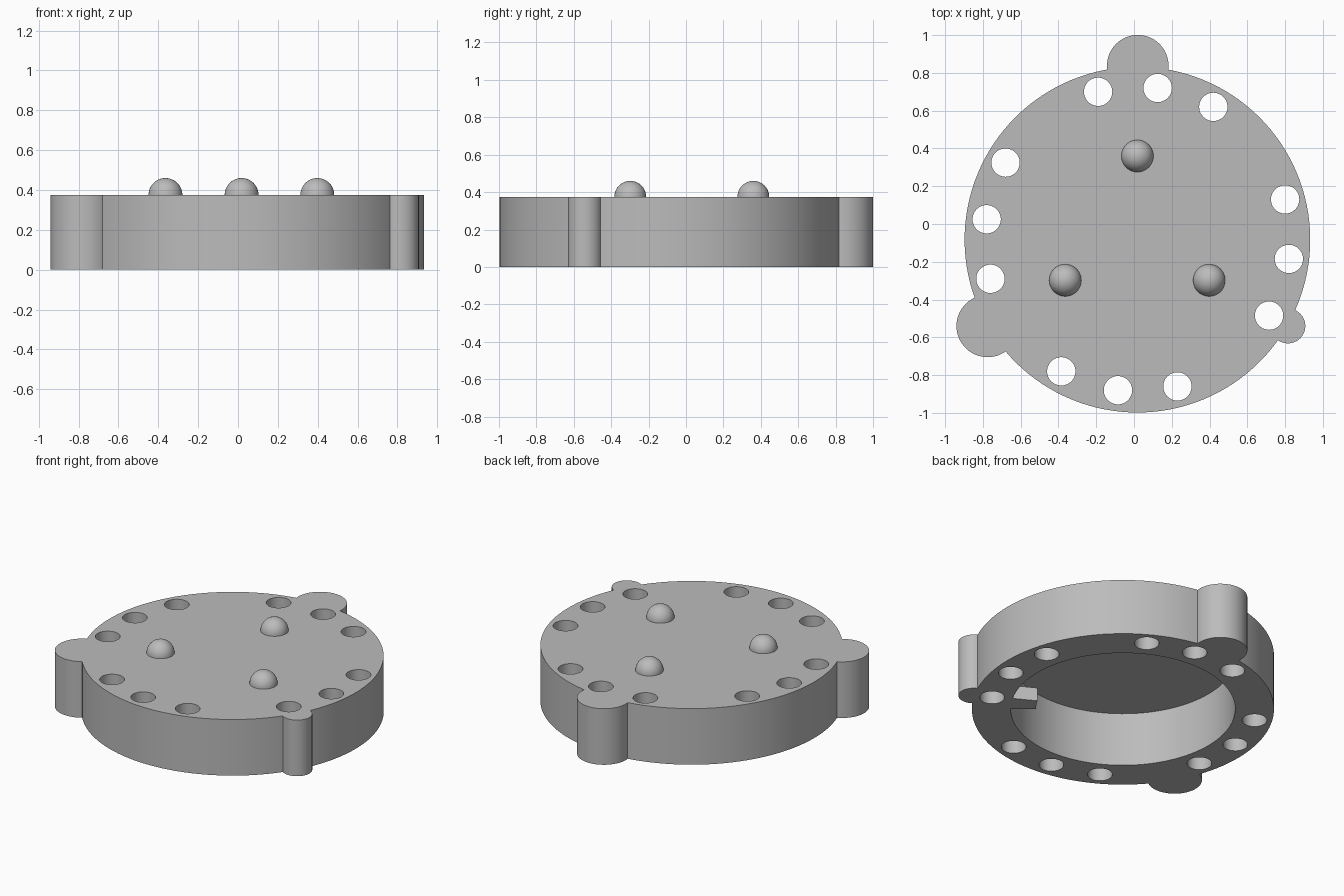
import bpy, bmesh
from math import radians, cos, sin
from mathutils import Vector

cube = bpy.data.objects.get("Cube")
if cube:
    bpy.data.objects.remove(cube, do_unlink=True)

CENTRE = Vector((0.018, -0.083))
RADIUS, HEIGHT, POCKET_RADIUS, POCKET_DEPTH = 0.915, 0.375, 0.68, 0.36

grey = bpy.data.materials.new("plain grey")
grey.use_nodes = True
colour = (0.5, 0.5, 0.5, 1)
grey.diffuse_color = colour
grey.node_tree.nodes["Principled BSDF"].inputs["Base Color"].default_value = colour


def add_object(name, bm):
    bmesh.ops.recalc_face_normals(bm, faces=bm.faces)
    mesh = bpy.data.meshes.new(name)
    bm.to_mesh(mesh)
    bm.free()
    mesh.materials.append(grey)
    obj = bpy.data.objects.new(name, mesh)
    bpy.context.collection.objects.link(obj)
    return obj


def prism(name, outline, bottom, top):
    bm = bmesh.new()
    face = bm.faces.new([bm.verts.new((x, y, bottom)) for x, y in outline])
    walls = bmesh.ops.extrude_face_region(bm, geom=[face], use_keep_orig=True)
    moved = [v for v in walls["geom"] if isinstance(v, bmesh.types.BMVert)]
    bmesh.ops.translate(bm, verts=moved, vec=(0, 0, top - bottom))
    return add_object(name, bm)


def arc(centre, radius, start, end, steps):
    angles = [radians(start + (end - start) * i / steps) for i in range(steps + 1)]
    return [(centre[0] + radius * cos(a), centre[1] + radius * sin(a)) for a in angles]


def cylinder(name, centre, radius, bottom, top, sides):
    return prism(name, arc(centre, radius, 0, 360, sides)[:-1], bottom, top)


def combine(target, tool, operation):
    mod = target.modifiers.new(tool.name, "BOOLEAN")
    mod.operation, mod.solver, mod.object = operation, "EXACT", tool
    bpy.context.view_layer.objects.active = target
    bpy.ops.object.modifier_apply(modifier=mod.name)
    bpy.data.objects.remove(tool, do_unlink=True)


def smooth(obj):
    bpy.ops.object.select_all(action="DESELECT")
    obj.select_set(True)
    bpy.context.view_layer.objects.active = obj
    bpy.ops.object.shade_smooth_by_angle(angle=radians(30))


# Round housing with three rim lobes
housing = cylinder("housing", CENTRE, RADIUS, 0, HEIGHT, 128)
for x, y, r in [(0.02, 0.838, 0.163), (-0.775, -0.54, 0.165), (0.815, -0.54, 0.092)]:
    combine(housing, cylinder("lobe", (x, y), r, 0, HEIGHT, 64), "UNION")

# Pocket hollowed from below
combine(housing, cylinder("pocket", CENTRE, POCKET_RADIUS, -0.1, POCKET_DEPTH, 128), "DIFFERENCE")

# Through holes around the rim
holes = [(-0.19, 0.7), (0.125, 0.72), (0.42, 0.62), (-0.68, 0.325), (-0.78, 0.025),
         (-0.76, -0.29), (0.8, 0.13), (0.82, -0.185), (0.715, -0.485),
         (-0.385, -0.78), (-0.085, -0.88), (0.23, -0.86)]
for spot in holes:
    combine(housing, cylinder("hole", spot, 0.075, -0.1, HEIGHT + 0.1, 48), "DIFFERENCE")

# Key tab on the inner wall
tab_outline = arc(CENTRE, 0.527, -40, -29, 6) + arc(CENTRE, 0.7, -29, -40, 6)
combine(housing, prism("key_tab", tab_outline, 0, 0.09), "UNION")
smooth(housing)

# Three domes on the top
for i, spot in enumerate([(0.018, 0.36), (-0.364, -0.298), (0.398, -0.298)]):
    bm = bmesh.new()
    bmesh.ops.create_uvsphere(bm, u_segments=48, v_segments=24, radius=0.085)
    bmesh.ops.bisect_plane(bm, geom=bm.verts[:] + bm.edges[:] + bm.faces[:], dist=1e-5,
                           plane_co=(0, 0, 0), plane_no=(0, 0, -1), clear_outer=True)
    bmesh.ops.translate(bm, verts=bm.verts, vec=(*spot, HEIGHT))
    smooth(add_object(f"dome_{i + 1}", bm))
